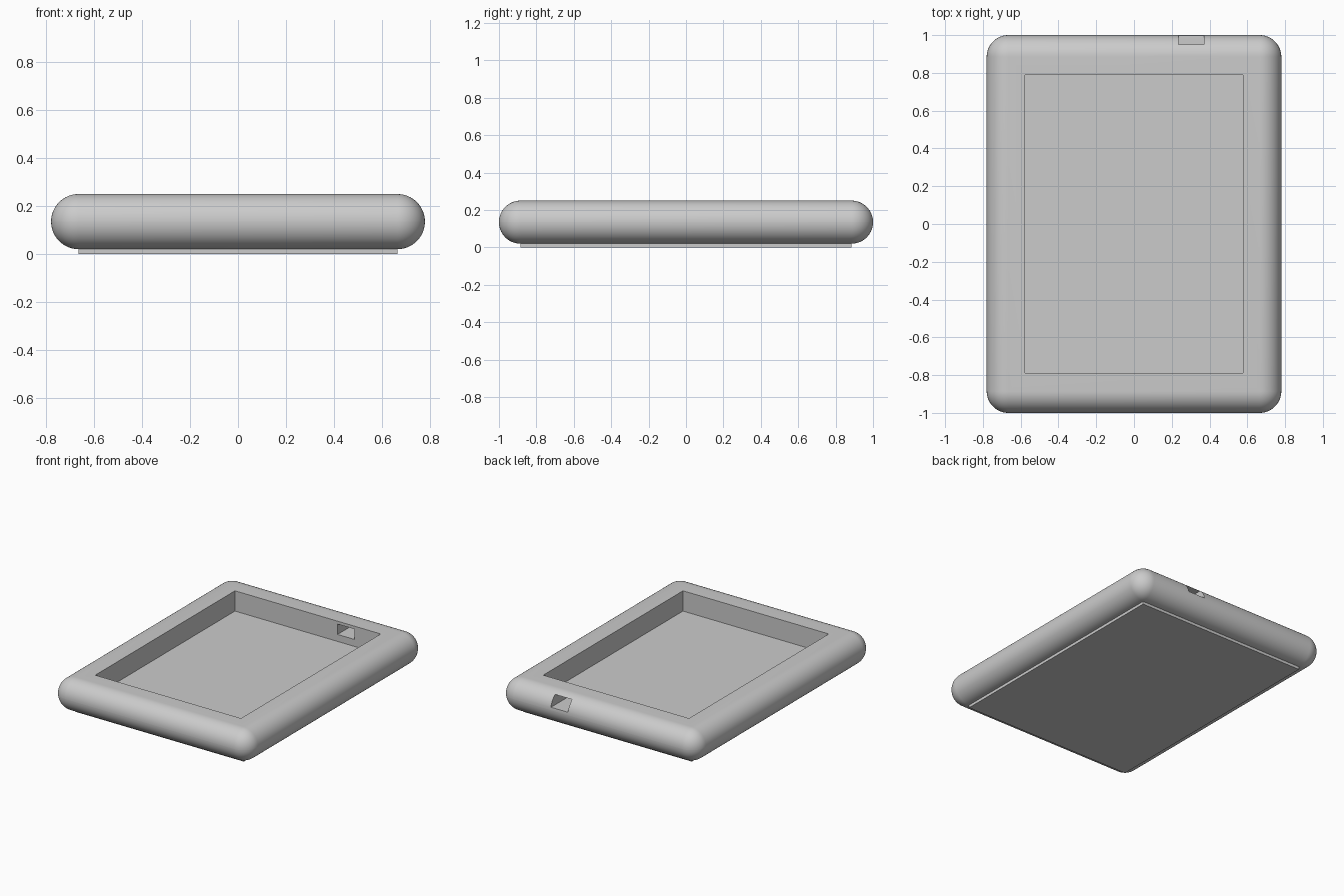
import bpy
import math
import bmesh
from mathutils import Matrix, Vector

default = bpy.data.objects.get("Cube")
if default:
    bpy.data.objects.remove(default)

grey = bpy.data.materials.new("plain grey")
grey.use_nodes = True
COLOUR = (0.6, 0.6, 0.6, 1)
grey.diffuse_color = COLOUR
grey.node_tree.nodes["Principled BSDF"].inputs["Base Color"].default_value = COLOUR


def box(name, low, high, round_edges=0):
    """Box between two corners, optionally with rounded edges."""
    low, high = Vector(low), Vector(high)
    bm = bmesh.new()
    bmesh.ops.create_cube(
        bm, size=1,
        matrix=Matrix.Translation((low + high) / 2) @ Matrix.Diagonal((high - low).to_4d()))
    if round_edges:
        bmesh.ops.bevel(bm, geom=bm.edges[:], offset=round_edges, segments=16,
                        profile=0.5, affect='EDGES')
    mesh = bpy.data.meshes.new(name)
    bm.to_mesh(mesh)
    bm.free()
    mesh.materials.append(grey)
    obj = bpy.data.objects.new(name, mesh)
    bpy.context.collection.objects.link(obj)
    return obj


def cut(target, cutter):
    """Subtract the cutter from the target and discard it."""
    cutter.hide_render = True
    mod = target.modifiers.new("cut", 'BOOLEAN')
    mod.operation = 'DIFFERENCE'
    mod.solver = 'EXACT'
    mod.object = cutter
    bpy.context.view_layer.objects.active = target
    bpy.ops.object.modifier_apply(modifier=mod.name)
    bpy.data.objects.remove(cutter)


# Tray body with fully rounded rim
body = box("tray_body", (-0.78, -1, 0.02), (0.78, 1, 0.25), round_edges=0.1148)

# Recess in the top and cable slot through the back wall
cut(body, box("recess_cutter", (-0.577, -0.79, 0.105), (0.577, 0.79, 0.4)))
cut(body, box("slot_cutter", (0.235, 0.7, 0.155), (0.37, 1.1, 0.229)))

bpy.ops.object.select_all(action='DESELECT')
body.select_set(True)
bpy.context.view_layer.objects.active = body
bpy.ops.object.shade_smooth_by_angle(angle=math.radians(30))

# Thin base plate underneath
box("base_plate", (-0.665, -0.885, 0), (0.665, 0.885, 0.03))
